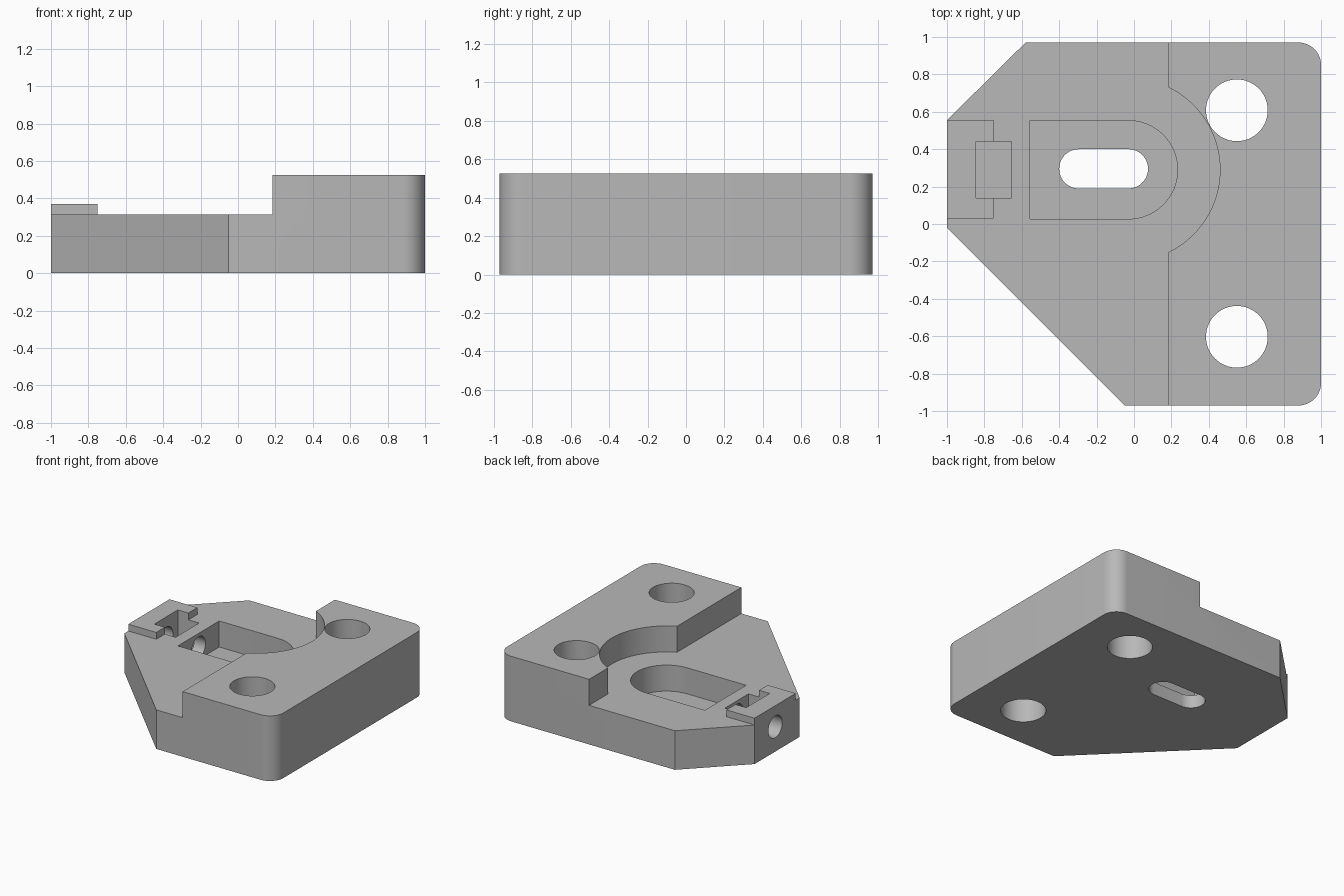
import bpy, bmesh
from math import sin, cos, radians

cube = bpy.data.objects.get("Cube")
if cube:
    bpy.data.objects.remove(cube, do_unlink=True)

# Plain grey material
grey = bpy.data.materials.new("plain grey")
grey.use_nodes = True
grey.diffuse_color = (0.48, 0.48, 0.48, 1)
grey.node_tree.nodes["Principled BSDF"].inputs["Base Color"].default_value = grey.diffuse_color

MID = 0.29          # y of the slot, clamp and bore axis
FLOOR, DECK, LIP, TOP = 0.105, 0.315, 0.37, 0.525


def arc(cx, cy, r, start, end, steps=24):
    angles = [radians(start + (end - start) * i / steps) for i in range(steps + 1)]
    return [(cx + r * cos(a), cy + r * sin(a)) for a in angles]


def circle(cx, cy, r):
    return arc(cx, cy, r, 0, 360, 64)[:-1]


def rect(x0, x1, y0, y1):
    return [(x0, y0), (x1, y0), (x1, y1), (x0, y1)]


def prism(name, outline, low, high, along_x=False):
    """Extrude an outline along z, or a (y, z) outline along x."""
    bm = bmesh.new()
    place = (lambda p: (low, *p)) if along_x else (lambda p: (*p, low))
    face = bm.faces.new([bm.verts.new(place(p)) for p in outline])
    extruded = bmesh.ops.extrude_face_region(bm, geom=[face])["geom"]
    offset = (high - low, 0, 0) if along_x else (0, 0, high - low)
    bmesh.ops.translate(bm, vec=offset,
                        verts=[v for v in extruded if isinstance(v, bmesh.types.BMVert)])
    bmesh.ops.recalc_face_normals(bm, faces=bm.faces[:])
    mesh = bpy.data.meshes.new(name)
    bm.to_mesh(mesh)
    bm.free()
    mesh.materials.append(grey)
    obj = bpy.data.objects.new(name, mesh)
    bpy.context.collection.objects.link(obj)
    return obj


# Full height block with two chamfers and two rounded corners
outline = [(-1, -0.02), (-0.05, -0.97)]
outline += arc(0.88, -0.85, 0.12, -90, 0, 12)
outline += arc(0.88, 0.85, 0.12, 0, 90, 12)
outline += [(-0.58, 0.97), (-1, 0.555)]
body = prism("mounting_plate", outline, 0, TOP)

# Lowered deck with a round bay, leaving the clamp block standing
bay = arc(-0.03, MID, 0.49, -63.9, 63.9, 40)
step = [(-1.2, -1.2), (0.185, -1.2)] + bay + [(0.185, 1.2), (-1.2, 1.2)]
clamp_gap = [(-1.2, 0.555), (-0.75, 0.555), (-0.75, 0.03), (-1.2, 0.03)]
# Pocket with one round end, and the slot through its floor
pocket = [(-0.555, MID - 0.263)] + arc(-0.03, MID, 0.263, -90, 90, 32) + [(-0.555, MID + 0.263)]
slot = arc(-0.03, MID + 0.005, 0.105, -90, 90) + arc(-0.295, MID + 0.005, 0.105, 90, 270)

cutters = [
    prism("step_cutter", step, LIP, 1),
    prism("deck_cutter", step + clamp_gap, DECK, LIP + 0.1),
    prism("pocket_cutter", pocket, FLOOR, 0.7),
    prism("slot_cutter", slot, -0.1, 0.25),
    prism("nut_trap_cutter", rect(-0.845, -0.655, 0.14, 0.44), 0.055, 0.7),
    prism("bore_cutter", circle(MID, 0.2, 0.088), -1.2, -0.45, along_x=True),
]
cutters += [prism("bolt_hole_cutter", circle(0.55, y, 0.165), -0.1, 1) for y in (-0.603, 0.608)]

# The deck cutter must not reach the clamp block, so keep it above the deck only
for cutter in cutters:
    cutter.hide_render = True
    cutter.hide_viewport = False
    mod = body.modifiers.new(cutter.name, 'BOOLEAN')
    mod.operation = 'DIFFERENCE'
    mod.solver = 'EXACT'
    mod.object = cutter

bpy.ops.object.select_all(action='DESELECT')
body.select_set(True)
bpy.context.view_layer.objects.active = body
for name in [m.name for m in body.modifiers]:
    bpy.ops.object.modifier_apply(modifier=name)
for cutter in cutters:
    bpy.data.objects.remove(cutter, do_unlink=True)

bpy.ops.object.shade_smooth_by_angle(angle=radians(30))
